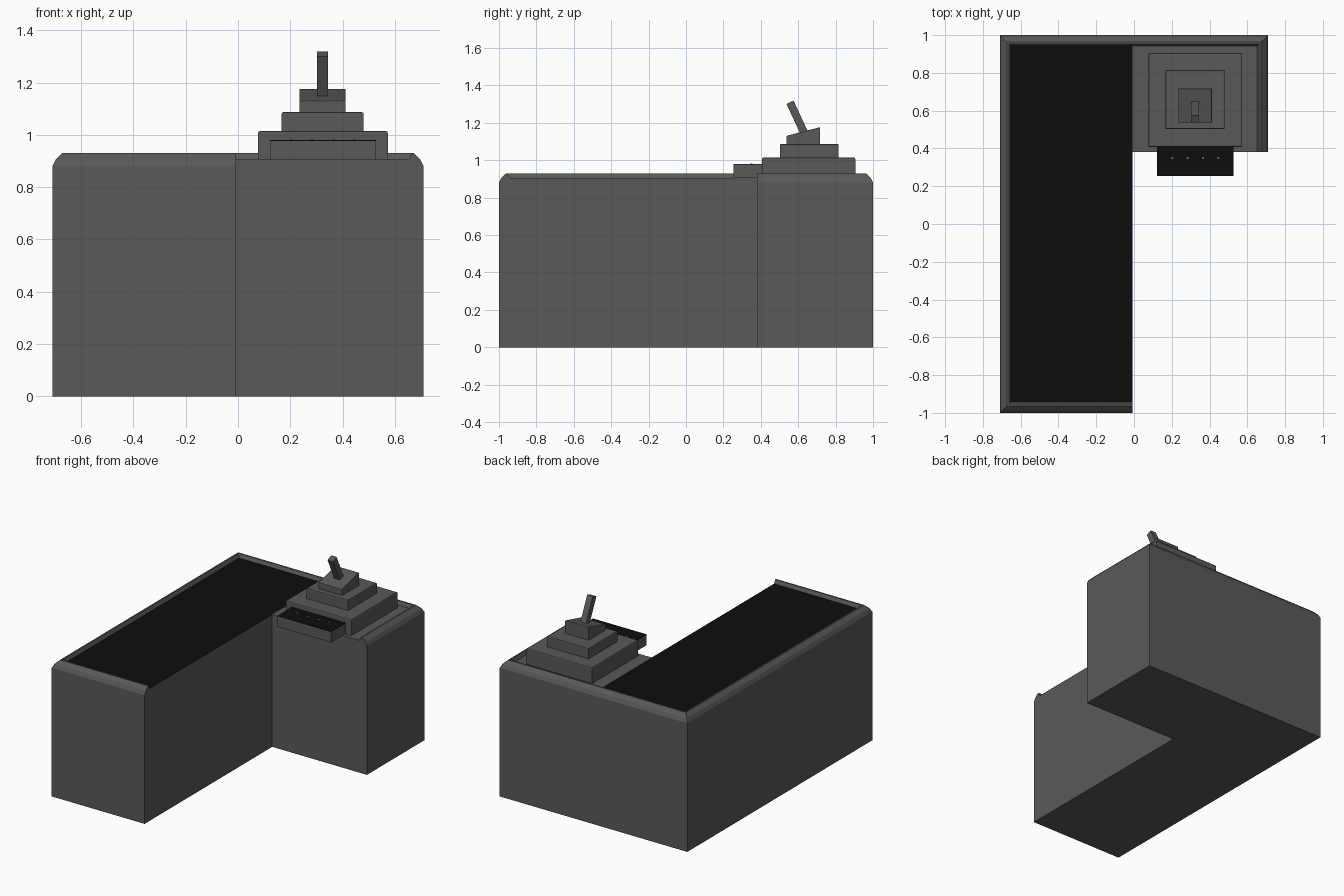
import bpy, bmesh, math
from mathutils import Matrix

if "Cube" in bpy.data.objects:
    bpy.data.objects.remove(bpy.data.objects["Cube"])


def material(name, v):
    m = bpy.data.materials.new(name)
    m.diffuse_color = (v, v, v, 1)
    m.use_nodes = True
    m.node_tree.nodes["Principled BSDF"].inputs["Base Color"].default_value = m.diffuse_color
    return m


GREY = material("dark grey", 0.1)
BLACK = material("black", 0.004)


def finish(name, bm, mats=(GREY,)):
    bmesh.ops.recalc_face_normals(bm, faces=bm.faces)
    me = bpy.data.meshes.new(name)
    bm.to_mesh(me)
    bm.free()
    ob = bpy.data.objects.new(name, me)
    bpy.context.collection.objects.link(ob)
    for m in mats:
        me.materials.append(m)
    return ob


def box(name, x0, x1, y0, y1, z0, z1, mat=GREY, bevel=0.0, rise=0.0):
    """Box between limits; rise lifts the back top edge."""
    bm = bmesh.new()
    bmesh.ops.create_cube(bm, size=1)
    for v in bm.verts:
        top, back = v.co.z > 0, v.co.y > 0
        v.co.x = x1 if v.co.x > 0 else x0
        v.co.y = y1 if back else y0
        v.co.z = (z1 + (rise if back else 0)) if top else z0
    if bevel:
        edges = [e for e in bm.edges if all(v.co.z > (z0 + z1) / 2 for v in e.verts)]
        bmesh.ops.bevel(bm, geom=edges, offset=bevel, segments=2, affect='EDGES', profile=0.5)
    return finish(name, bm, (mat,))


# L-shaped counter: rim profile (inset, height) swept round the outer sides
IX, IY = -0.007, 0.38
path = [((IX, -1), (0, 1)), ((-0.71, -1), (1, 1)), ((-0.71, 1), (1, -1)),
        ((0.71, 1), (-1, -1)), ((0.71, IY), (-1, 0))]
profile = [(0, 0), (0, 0.88), (0.012, 0.905), (0.037, 0.93), (0.047, 0.93), (0.058, 0.905)]
bm = bmesh.new()
rows = [[bm.verts.new((p[0] + n[0] * d, p[1] + n[1] * d, z)) for d, z in profile]
        for p, n in path]
for a, b in zip(rows, rows[1:]):
    for i in range(len(profile) - 1):
        bm.faces.new((a[i], a[i + 1], b[i + 1], b[i]))
low = bm.verts.new((IX, IY, 0))
high = bm.verts.new((IX, IY, 0.905))
split = bm.verts.new((IX, 1 - 0.058, 0.905))
bm.faces.new(rows[0] + [high, low])                      # inner long wall
bm.faces.new(rows[4] + [high, low])                      # inner short wall
bm.faces.new([r[0] for r in rows] + [low])               # underside
worktop = bm.faces.new([rows[0][-1], rows[1][-1], rows[2][-1], split, high])
worktop.material_index = 1                               # black worktop
bm.faces.new([split, rows[3][-1], rows[4][-1], high])    # grey till stand
finish("counter", bm, (GREY, BLACK))

# Stepped till
box("till_base", 0.077, 0.573, 0.407, 0.905, 0.90, 1.015, bevel=0.008)
box("till_middle", 0.167, 0.48, 0.503, 0.815, 1.01, 1.087, bevel=0.006)
box("till_head", 0.235, 0.412, 0.537, 0.717, 1.08, 1.13, bevel=0.004, rise=0.047)

# Leaning display post
post = box("display_post", -0.021, 0.021, -0.021, 0.021, -0.09, 0.09)
post.matrix_world = Matrix.Translation((0.323, 0.594, 1.228)) @ Matrix.Rotation(math.radians(25), 4, 'X')

# Key tray with black top and four small marks
box("key_tray", 0.123, 0.527, 0.253, 0.415, 0.905, 0.977)
box("key_tray_top", 0.123, 0.527, 0.253, 0.407, 0.977, 0.981, BLACK)
for i in range(4):
    x = 0.203 + i * 0.081
    box(f"key_mark_{i + 1}", x - 0.006, x + 0.006, 0.344, 0.356, 0.980, 0.982)
